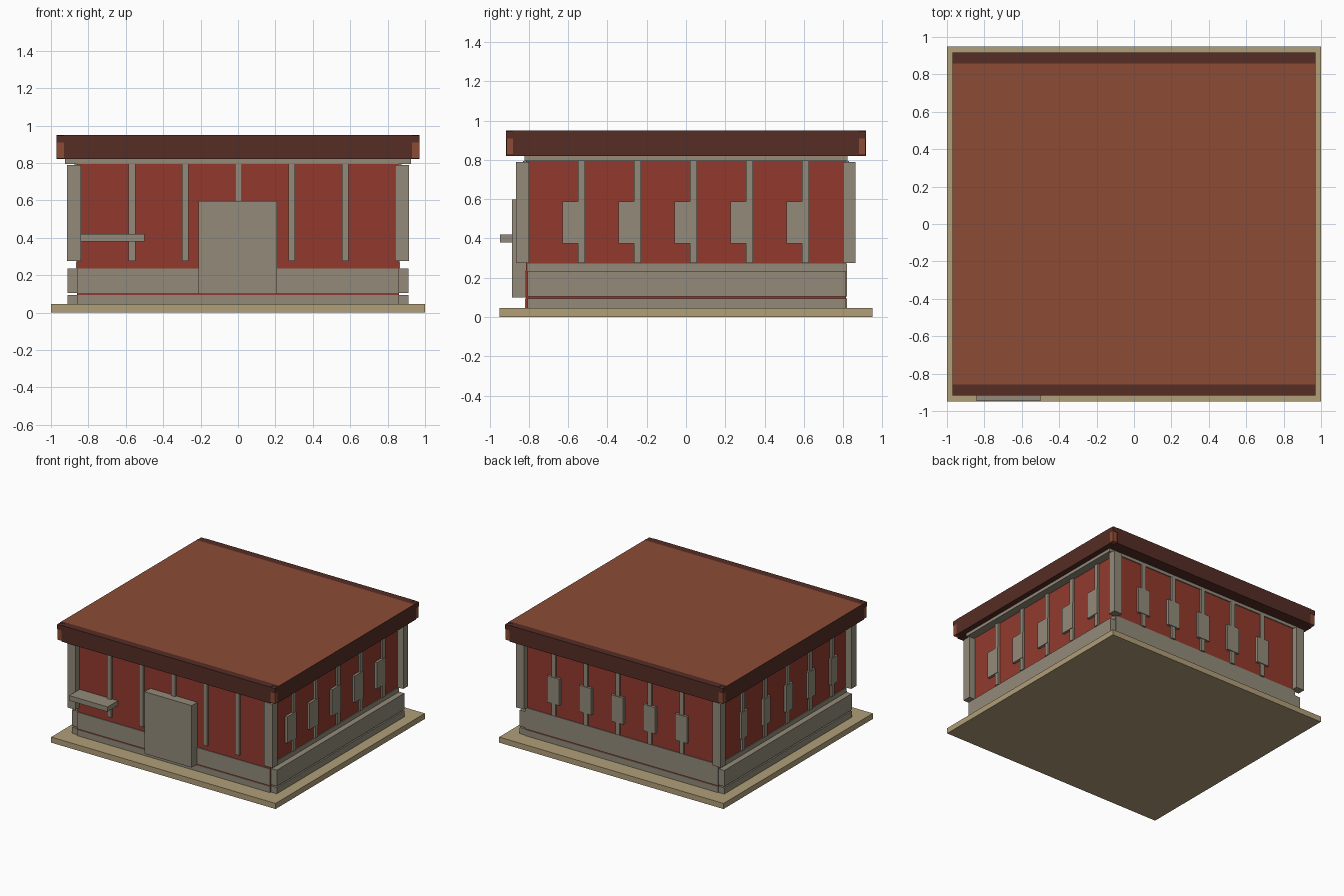
import bpy

cube = bpy.data.objects.get("Cube")
if cube:
    bpy.data.objects.remove(cube, do_unlink=True)


def material(name, rgb):
    mat = bpy.data.materials.new(name)
    mat.use_nodes = True
    color = (*rgb, 1)
    mat.diffuse_color = color
    mat.node_tree.nodes["Principled BSDF"].inputs["Base Color"].default_value = color
    return mat


RED = material("red wall", (0.288, 0.042, 0.026))
TRIM = material("grey trim", (0.292, 0.258, 0.195))
SLAB = material("tan ground", (0.434, 0.342, 0.188))
ROOF = material("brown roof", (0.262, 0.072, 0.036))
DARK = material("dark fascia", (0.089, 0.026, 0.018))


def box(name, mat, x, y, z):
    """Axis-aligned box spanning the given (low, high) ranges."""
    ranges = [sorted(r) for r in (x, y, z)]
    bpy.ops.mesh.primitive_cube_add(size=1, location=[(a + b) / 2 for a, b in ranges])
    ob = bpy.context.object
    ob.name = name
    for v in ob.data.vertices:
        v.co = [c * (b - a) for c, (a, b) in zip(v.co, ranges)]
    ob.data.materials.append(mat)
    return ob


WX, WY = 0.86, 0.815          # half sizes of the walls
PANEL = (0.105, 0.235)
PLINTH = (0.045, 0.095)
BATTEN = (0.275, 0.795)
WINDOW = (0.375, 0.588)

# Ground and wall core
box("ground_slab", SLAB, (-1, 1), (-0.95, 0.95), (0, 0.045))
box("walls", RED, (-WX, WX), (-WY, WY), (0.045, 0.8))
box("top_trim", TRIM, (-0.925, 0.925), (-WY - 0.008, WY + 0.008), (0.795, 0.82))

# Base panels: thick on the sides, thin on front and back
for s, side in ((1, "left"), (-1, "right")):
    for label, z in (("panel", PANEL), ("plinth", PLINTH)):
        box(f"{side}_{label}", TRIM, (s * (WX - 0.02), s * 0.912), (-0.808, WY), z)
    box(f"{side}_sill", TRIM, (s * WX, s * (WX + 0.006)), (-0.808, WY), (0.235, 0.272))
for s, side in ((-1, "front"), (1, "back")):
    for label, z in (("panel", PANEL), ("plinth", PLINTH)):
        box(f"{side}_{label}", TRIM, (-WX, WX), (s * WY, s * (WY + 0.006)), z)
box("back_sill", TRIM, (-WX, WX), (WY, WY + 0.006), (0.235, 0.272))

# Corner posts
for s in (1, -1):
    box("front_post", TRIM, (s * 0.84, s * 0.913), (-0.867, -0.8), (0.275, 0.79))
    box("back_post", TRIM, (s * 0.84, s * 0.913), (0.8, 0.862), (0.275, 0.79))

# Battens, with window boxes on all sides but the front
for i in range(5):
    step = (i - 2) * 0.285
    c = step + 0.003
    box("front_batten", TRIM, (c - 0.018, c + 0.018), (-WY - 0.015, -WY), BATTEN)

    c = step + 0.038
    box("left_batten", TRIM, (WX, WX + 0.015), (c - 0.018, c + 0.018), BATTEN)
    box("left_window", TRIM, (WX, WX + 0.02), (c - 0.097, c + 0.018), WINDOW)

    c = step - 0.055
    box("right_batten", TRIM, (-WX - 0.015, -WX), (c - 0.018, c + 0.018), BATTEN)
    box("right_window", TRIM, (-WX - 0.02, -WX), (c - 0.05, c + 0.035), WINDOW)

    c = step + 0.03
    box("back_batten", TRIM, (c - 0.018, c + 0.018), (WY, WY + 0.015), BATTEN)
    box("back_window", TRIM, (c - 0.055, c + 0.055), (WY, WY + 0.02), WINDOW)

# Door and counter shelf on the front
box("door", TRIM, (-0.212, 0.208), (-0.887, -WY), (0.098, 0.597))
box("shelf", TRIM, (-0.842, -0.5), (-0.946, -WY), (0.38, 0.42))

# Roof with dark fascia boards
roof = box("roof", DARK, (-0.97, 0.97), (-0.858, 0.858), (0.82, 0.95))
roof.data.materials.append(ROOF)
for face in roof.data.polygons:
    face.material_index = int(face.normal.z > 0.5)
for s in (-1, 1):
    box("fascia", DARK, (-0.93, 0.93), (s * 0.858, s * 0.917), (0.82, 0.95))
    for t in (-1, 1):
        x = (t * 0.93, t * 0.97)
        box("fascia_end", DARK, x, (s * 0.858, s * 0.88), (0.82, 0.95))
        box("corner_block", ROOF, x, (s * 0.88, s * 0.915), (0.825, 0.91))
        box("corner_cap", DARK, x, (s * 0.88, s * 0.917), (0.91, 0.948))
